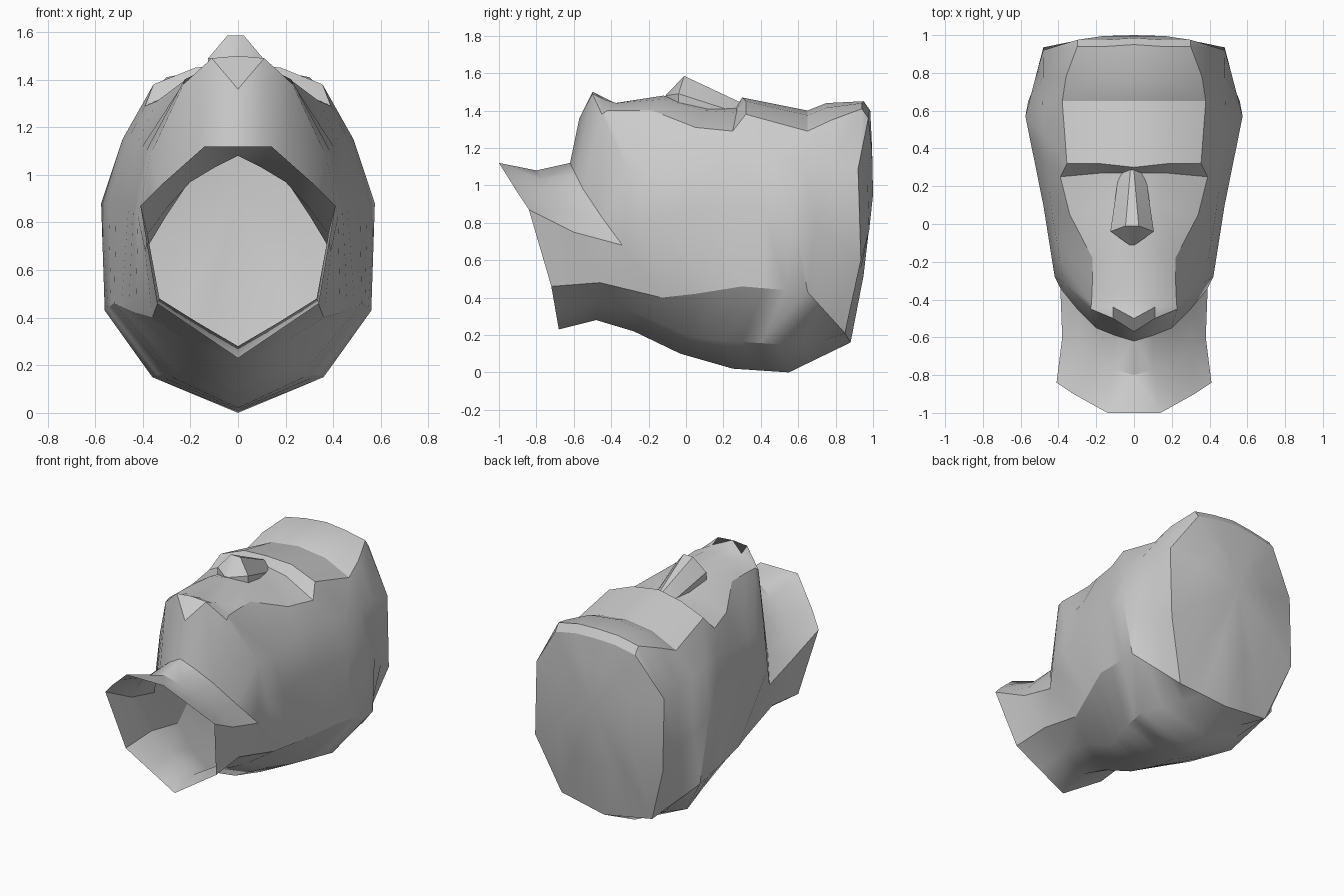
import bpy, bmesh
from mathutils import Vector

cube = bpy.data.objects.get("Cube")
if cube:
    bpy.data.objects.remove(cube, do_unlink=True)

# One clay grey for everything
grey = bpy.data.materials.new("clay_grey")
grey.use_nodes = True
grey.diffuse_color = (0.6, 0.6, 0.6, 1)
grey.node_tree.nodes["Principled BSDF"].inputs["Base Color"].default_value = (0.6, 0.6, 0.6, 1)


def finish(bm, name):
    """Turn a bmesh into a smooth-shaded object with crisp creases."""
    bmesh.ops.recalc_face_normals(bm, faces=bm.faces)
    mesh = bpy.data.meshes.new(name)
    bm.to_mesh(mesh)
    bm.free()
    mesh.materials.append(grey)
    obj = bpy.data.objects.new(name, mesh)
    bpy.context.collection.objects.link(obj)
    bpy.ops.object.select_all(action='DESELECT')
    obj.select_set(True)
    bpy.context.view_layer.objects.active = obj
    bpy.ops.object.shade_smooth_by_angle()
    return obj


def resample(path, count):
    """Spread evenly numbered samples along a path."""
    out = []
    for i in range(count):
        t = i * (len(path) - 1) / (count - 1)
        k = min(int(t), len(path) - 2)
        out.append(Vector(path[k]).lerp(Vector(path[k + 1]), t - k))
    return out


# Half rings of the open neck, from nape to throat; the last meets the jaw
neck_rings = [
    [(0, -.68, .23), (.17, -.70, .345), (.34, -.72, .46), (.41, -.84, .87),
     (.32, -.90, .96), (.23, -.95, 1.04), (.14, -1.0, 1.12), (0, -1.0, 1.12)],
    [(0, -.48, .28), (.17, -.47, .38), (.33, -.46, .48), (.38, -.60, .75),
     (.30, -.66, .86), (.20, -.73, .97), (.10, -.77, 1.03), (0, -.80, 1.08)],
    [(0, -.28, .22), (.20, -.22, .30), (.36, -.13, .40), (.39, -.34, .68),
     (.30, -.45, .83), (.20, -.55, .98), (.10, -.59, 1.06), (0, -.62, 1.12)],
]

# Lines running from jaw to crown: simple ones round the skull
skull_lines = [
    [(0, -.03, .10), (0, .25, .02), (0, .55, 0), (0, .88, .16)],
    [(.20, .02, .19), (.28, .20, .17), (.36, .50, .15), (.17, .865, .185)],
    [(.43, .05, .42), (.52, .30, .46), (.56, .65, .43), (.34, .85, .21)],
    [(.42, -.28, .82), (.48, .10, .88), (.575, .57, .88), (.48, .935, .60)],
    [(.37, -.31, 1.08), (.43, .03, 1.12), (.485, .48, 1.15), (.48, .92, 1.09)],
]
# Detailed ones over the face: chin, mouth, cheek, eye, brow, forehead, hair
face_lines = [
    [(.23, -.45, 1.38), (.225, -.42, 1.40), (.22, -.30, 1.40), (.22, -.18, 1.40),
     (.34, .05, 1.31), (.39, .25, 1.29), (.355, .32, 1.38), (.38, .65, 1.29),
     (.36, .78, 1.35), (.30, .94, 1.41)],
    [(.11, -.50, 1.49), (.11, -.44, 1.46), (.12, -.37, 1.44), (.12, -.12, 1.46),
     (.14, .10, 1.40), (.17, .27, 1.39), (.18, .32, 1.45), (.20, .65, 1.375),
     (.20, .75, 1.415), (.15, .94, 1.44)],
    [(0, -.57, 1.36), (0, -.50, 1.50), (0, -.38, 1.44), (0, -.12, 1.48),
     (0, .14, 1.42), (0, .27, 1.42), (0, .30, 1.47), (0, .65, 1.40),
     (0, .75, 1.44), (0, .95, 1.45)],
]
lines = [resample(line, 10) for line in skull_lines] + \
        [[Vector(p) for p in line] for line in face_lines]
rings = [[Vector(p) for p in ring] for ring in neck_rings]
rings += [[line[r] for line in lines] for r in range(10)]

# Bevel over the front hair edge, then a shallow domed crown
bevel = [p + Vector((0, .035, -.05)) if p.z > 1.3 else p.copy() for p in rings[-1]]
pole = Vector((0, 1.0, .95))
crown = [p.lerp(pole, .45) for p in bevel]
for p in crown:
    p.y = min(p.y + .015, .995)
rings += [bevel, crown, [pole] * len(crown)]

# Skin the half head and mirror it
bm = bmesh.new()
grid = [[bm.verts.new(p) for p in ring] for ring in rings]
for a, b in zip(grid, grid[1:]):
    for i in range(len(a) - 1):
        bm.faces.new((a[i], a[i + 1], b[i + 1], b[i]))
bmesh.ops.remove_doubles(bm, verts=bm.verts, dist=.0005)
head = finish(bm, "head_and_neck")
mirror = head.modifiers.new("mirror", 'MIRROR')
mirror.use_clip = True

# Wedge-shaped nose
bm = bmesh.new()
nose_half = [(.008, .30, 1.44), (.035, .20, 1.46), (.035, -.01, 1.585),
             (.03, -.05, 1.54), (.115, -.04, 1.49), (.07, .27, 1.39),
             (.115, -.04, 1.42), (.015, -.11, 1.48), (.015, -.11, 1.44)]
for side in (-1, 1):
    for x, y, z in nose_half:
        bm.verts.new((side * x - .01, y, z))
hull = bmesh.ops.convex_hull(bm, input=bm.verts)
inner = [v for v in hull["geom_interior"] if isinstance(v, bmesh.types.BMVert)]
bmesh.ops.delete(bm, geom=inner, context='VERTS')
finish(bm, "nose")
